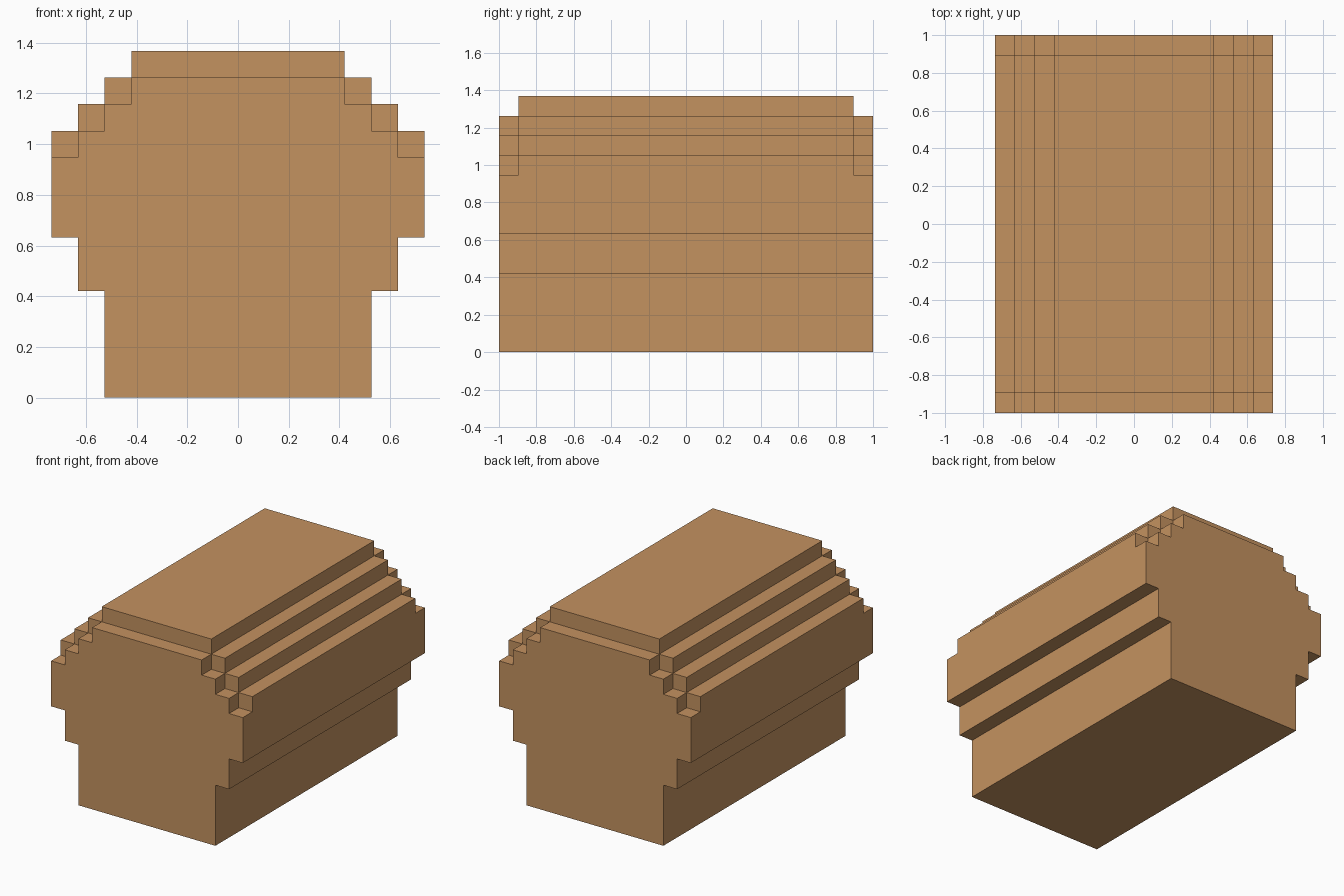
import bpy
import bmesh

if "Cube" in bpy.data.objects:
    bpy.data.objects.remove(bpy.data.objects["Cube"])

U = 2 / 19  # one step of the model


def extrude_profile(name, half, y0, y1):
    """Mirror a right-hand (x, z) outline about x = 0 and extrude it along y."""
    outline = half + [(-x, z) for x, z in reversed(half)]
    bm = bmesh.new()
    face = bm.faces.new([bm.verts.new((x * U, y0 * U, z * U)) for x, z in outline])
    ext = bmesh.ops.extrude_face_region(bm, geom=[face])
    moved = [g for g in ext["geom"] if isinstance(g, bmesh.types.BMVert)]
    bmesh.ops.translate(bm, verts=moved, vec=(0, (y1 - y0) * U, 0))
    bmesh.ops.recalc_face_normals(bm, faces=bm.faces)
    mesh = bpy.data.meshes.new(name)
    bm.to_mesh(mesh)
    bm.free()
    obj = bpy.data.objects.new(name, mesh)
    bpy.context.collection.objects.link(obj)
    return obj


wood = bpy.data.materials.new("light brown wood")
wood.diffuse_color = (0.552, 0.287, 0.117, 1)
wood.use_nodes = True
wood.node_tree.nodes["Principled BSDF"].inputs["Base Color"].default_value = wood.diffuse_color

# Stepped body, full length
body = extrude_profile("stepped_body", [
    (5, 0), (5, 4), (6, 4), (6, 6), (7, 6), (7, 10),
    (6, 10), (6, 11), (5, 11), (5, 12), (4, 12), (4, 13)], -9.5, 9.5)
body.data.materials.append(wood)

# Cutters lower the stepped roof by one step at each end
steps = [(4, 12), (4, 11), (5, 11), (5, 10), (6, 10), (6, 9), (8, 9), (8, 14)]
cutters = [extrude_profile("front_end_cutter", steps, -10.5, -8.5),
           extrude_profile("back_end_cutter", steps, 8.5, 10.5)]
for cutter in cutters:
    cutter.data.materials.append(wood)
    mod = body.modifiers.new(cutter.name, 'BOOLEAN')
    mod.operation = 'DIFFERENCE'
    mod.solver = 'EXACT'
    mod.object = cutter

# Apply the cuts and remove the cutters
bpy.context.view_layer.objects.active = body
body.select_set(True)
for cutter in cutters:
    bpy.ops.object.modifier_apply(modifier=cutter.name)
for cutter in cutters:
    bpy.data.objects.remove(cutter)
